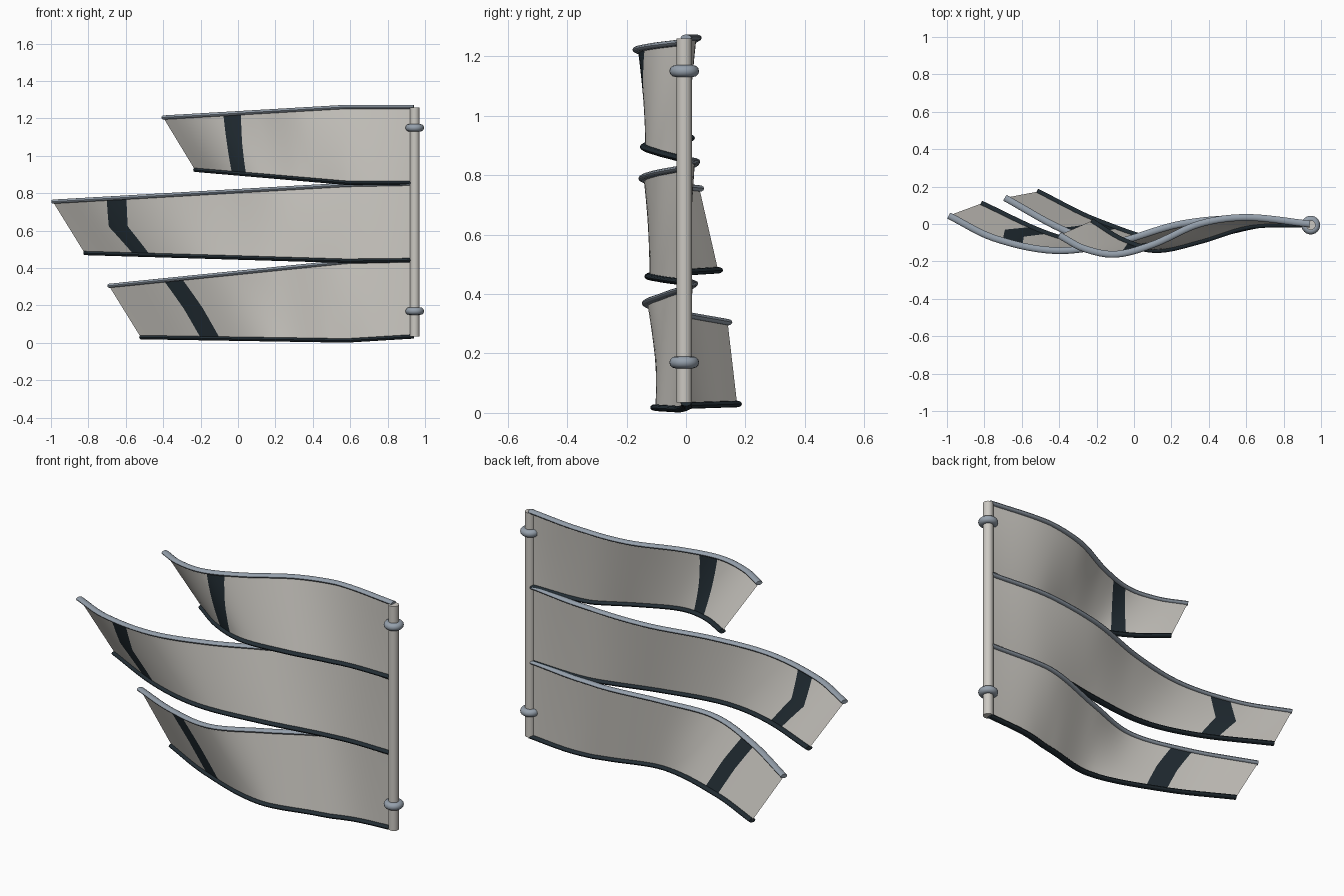
import bpy, bmesh, math
from mathutils import Vector

cube = bpy.data.objects.get("Cube")
if cube:
    bpy.data.objects.remove(cube, do_unlink=True)


def material(name, rgb):
    m = bpy.data.materials.new(name)
    m.use_nodes = True
    m.diffuse_color = (*rgb, 1)
    m.node_tree.nodes["Principled BSDF"].inputs["Base Color"].default_value = (*rgb, 1)
    return m


CLOTH = material("warm white cloth", (0.60, 0.58, 0.54))
STEEL = material("blue grey steel", (0.30, 0.35, 0.41))
DARK = material("dark slate", (0.016, 0.026, 0.034))
STEPS = 48
ROWS = 8


def curve_value(pts, x):
    """Smooth interpolation through (x, value) points."""
    def slope(i):
        a, b = pts[max(i - 1, 0)], pts[min(i + 1, len(pts) - 1)]
        return (b[1] - a[1]) / (b[0] - a[0])
    i = 0
    while i < len(pts) - 2 and x > pts[i + 1][0]:
        i += 1
    (x0, v0), (x1, v1) = pts[i], pts[i + 1]
    h = x1 - x0
    t = (x - x0) / h
    return (v0 * (1 + 2 * t) * (1 - t) ** 2 + slope(i) * h * t * (1 - t) ** 2
            + v1 * t * t * (3 - 2 * t) + slope(i + 1) * h * t * t * (t - 1))


def edge_point(edge, s):
    """Point on a panel edge, s = 0 at the tip and 1 at the pole."""
    wave, (z_tip, z_knee, z_root) = edge
    x0, x1 = wave[0][0], wave[-1][0]
    x = x0 + (x1 - x0) * s
    knee = 0.58
    if x < knee:
        z = z_tip + (z_knee - z_tip) * (x - x0) / (knee - x0)
    else:
        z = z_knee + (z_root - z_knee) * (x - knee) / (x1 - knee)
    return Vector((x, curve_value(wave, x), z))


def finish(name, bm, mats, angle=40):
    bmesh.ops.recalc_face_normals(bm, faces=bm.faces)
    me = bpy.data.meshes.new(name)
    bm.to_mesh(me)
    bm.free()
    for m in mats:
        me.materials.append(m)
    ob = bpy.data.objects.new(name, me)
    bpy.context.collection.objects.link(ob)
    bpy.ops.object.select_all(action="DESELECT")
    ob.select_set(True)
    bpy.context.view_layer.objects.active = ob
    bpy.ops.object.shade_smooth_by_angle(angle=math.radians(angle))
    return ob


def rail(name, edge, mat, wide=0.018, high=0.011, sides=12):
    """Oval tube swept along a panel edge."""
    bm = bmesh.new()
    rings = []
    for i in range(STEPS + 1):
        s = i / STEPS
        d = edge_point(edge, min(s + 0.01, 1)) - edge_point(edge, max(s - 0.01, 0))
        side = Vector((-d.y, d.x, 0)).normalized()
        up = d.normalized().cross(side)
        c = edge_point(edge, s)
        rings.append([bm.verts.new(c + side * wide * math.cos(a) + up * high * math.sin(a))
                      for a in (k * math.tau / sides for k in range(sides))])
    for a, b in zip(rings, rings[1:]):
        for k in range(sides):
            j = (k + 1) % sides
            bm.faces.new((a[k], a[j], b[j], b[k]))
    bm.faces.new(rings[0])
    bm.faces.new(rings[-1])
    finish(name, bm, [mat])


def panel(name, top, bottom, starts, ends):
    """Ruled cloth sheet with a dark band; band limits at top, middle, bottom."""
    def limit(values, v):
        a, m, b = values
        return a + (m - a) * v * 2 if v < 0.5 else m + (b - m) * (v * 2 - 1)

    bm = bmesh.new()
    before, within = 6, 3
    grid = []
    for r in range(ROWS + 1):
        v = r / ROWS
        s0, s1 = limit(starts, v), limit(ends, v)
        row = []
        for i in range(STEPS + 1):
            if i <= before:
                s = s0 * i / before
            elif i <= before + within:
                s = s0 + (s1 - s0) * (i - before) / within
            else:
                s = s1 + (1 - s1) * (i - before - within) / (STEPS - before - within)
            row.append(bm.verts.new(edge_point(top, s).lerp(edge_point(bottom, s), v)))
        grid.append(row)
    for a, b in zip(grid, grid[1:]):
        for i in range(STEPS):
            f = bm.faces.new((a[i], a[i + 1], b[i + 1], b[i]))
            f.material_index = int(before <= i < before + within)
    finish(name, bm, [CLOTH, DARK])


# Each panel: top wave, top heights, bottom wave, bottom heights, band limits
panels = {
    "upper": (
        [(-0.40, -0.06), (-0.27, -0.13), (-0.1, -0.162), (0.1, -0.11), (0.35, 0), (0.6, 0.035), (0.94, 0)],
        (1.205, 1.262, 1.262),
        [(-0.23, 0.015), (-0.06, -0.09), (0.12, -0.137), (0.35, -0.09), (0.62, -0.01), (0.93, 0)],
        (0.925, 0.855, 0.855), (0.24, 0.205, 0.17), (0.31, 0.27, 0.235)),
    "middle": (
        [(-0.99, 0.045), (-0.75, -0.075), (-0.42, -0.142), (-0.1, -0.1), (0.25, 0), (0.6, 0.03), (0.93, 0)],
        (0.755, 0.845, 0.852),
        [(-0.82, 0.108), (-0.45, -0.06), (-0.15, -0.122), (0.2, -0.08), (0.6, 0), (0.93, 0)],
        (0.48, 0.438, 0.442), (0.15, 0.117, 0.15), (0.205, 0.172, 0.2)),
    "lower": (
        [(-0.69, 0.14), (-0.38, -0.03), (-0.08, -0.13), (0.2, -0.07), (0.55, 0.02), (0.93, 0)],
        (0.305, 0.434, 0.442),
        [(-0.52, 0.172), (-0.2, 0.015), (0.2, -0.102), (0.5, -0.04), (0.7, 0), (0.94, 0)],
        (0.03, 0.012, 0.034), (0.18, 0.205, 0.22), (0.24, 0.27, 0.29)),
}
for label, (t_wave, t_z, b_wave, b_z, starts, ends) in panels.items():
    top, bottom = (t_wave, t_z), (b_wave, b_z)
    panel(label + "_panel", top, bottom, starts, ends)
    rail(label + "_top_rail", top, STEEL)
    rail(label + "_bottom_rail", bottom, DARK)

# Upright pole
POLE = (0.945, -0.006)
bm = bmesh.new()
bmesh.ops.create_cone(bm, cap_ends=True, segments=16, radius1=0.026, radius2=0.026, depth=1.225)
bmesh.ops.translate(bm, verts=bm.verts, vec=(*POLE, 0.647))
finish("pole", bm, [CLOTH])

# Rings around the pole
for label, z in (("lower", 0.17), ("upper", 1.15)):
    bpy.ops.mesh.primitive_torus_add(location=(*POLE, z), major_radius=0.03, minor_radius=0.02,
                                     major_segments=24, minor_segments=12)
    ring = bpy.context.object
    ring.name = label + "_pole_ring"
    ring.data.materials.append(STEEL)
    bpy.ops.object.shade_smooth_by_angle(angle=math.radians(60))
